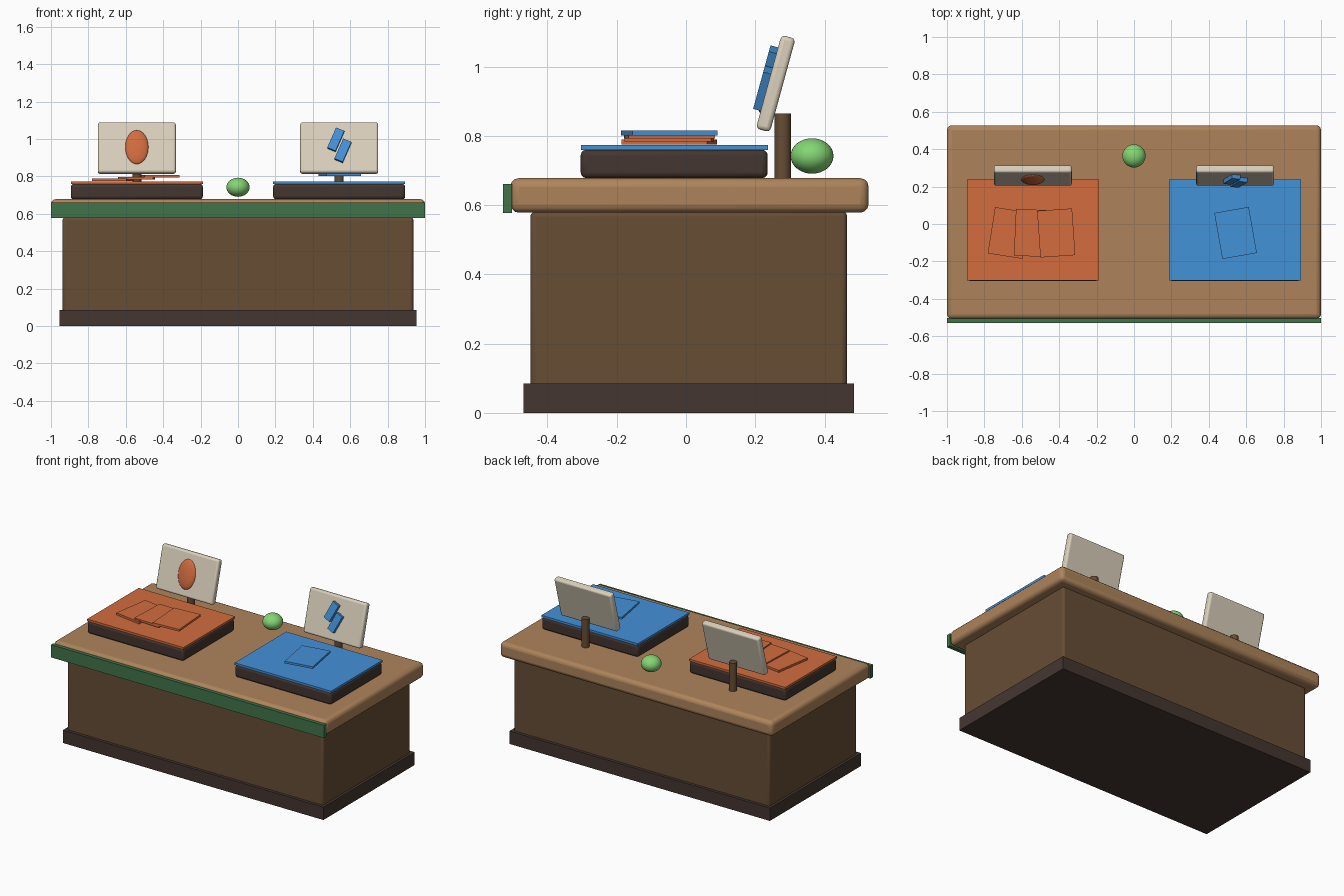
import bpy
import math
from mathutils import Matrix, Vector

if "Cube" in bpy.data.objects:
    bpy.data.objects.remove(bpy.data.objects["Cube"])


def srgb(r, g, b):
    f = lambda c: c / 12.92 if c <= 0.04045 else ((c + 0.055) / 1.055) ** 2.4
    return (f(r / 255), f(g / 255), f(b / 255), 1.0)


def material(name, rgb):
    m = bpy.data.materials.new(name)
    m.diffuse_color = srgb(*rgb)
    m.use_nodes = True
    m.node_tree.nodes["Principled BSDF"].inputs["Base Color"].default_value = m.diffuse_color
    return m


WOOD = material("light_wood", (174, 132, 91))
BODY = material("brown_wood", (103, 77, 53))
DARK = material("dark_brown", (68, 54, 48))
ORANGE = material("orange", (210, 108, 63))
BLUE = material("blue", (68, 146, 216))
CREAM = material("cream", (218, 208, 188))
GREEN = material("green", (64, 116, 74))
LIME = material("light_green", (132, 214, 116))


def finish(name, mat, matrix, bevel=0.0):
    ob = bpy.context.object
    ob.name = ob.data.name = name
    ob.matrix_world = matrix
    ob.data.materials.append(mat)
    bpy.ops.object.transform_apply(location=False, rotation=False, scale=True)
    if bevel:
        mod = ob.modifiers.new("rounded_edges", "BEVEL")
        mod.width = bevel
        mod.segments = 3
    bpy.ops.object.shade_smooth_by_angle(angle=math.radians(35))
    return ob


def place(center, size, frame=None):
    return (frame or Matrix()) @ Matrix.Translation(center) @ Matrix.Diagonal((*size, 1))


def box(name, center, size, mat, bevel=0.0, frame=None):
    bpy.ops.mesh.primitive_cube_add(size=1)
    return finish(name, mat, place(center, size, frame), bevel)


def ball(name, center, radii, mat, frame=None):
    bpy.ops.mesh.primitive_uv_sphere_add(radius=1, segments=32, ring_count=16)
    return finish(name, mat, place(center, radii, frame))


# Desk: plinth, cabinet, worktop and front trim
box("plinth", (0, 0.008, 0.042), (1.91, 0.955, 0.085), DARK)
box("cabinet", (0, 0.008, 0.312), (1.875, 0.915, 0.54), BODY, 0.015)
box("worktop", (0, 0.01, 0.628), (2.0, 1.035, 0.1), WOOD, 0.025)
box("front_trim", (0, -0.516, 0.619), (2.0, 0.026, 0.084), GREEN)

# Ball between the two stations
ball("ball", (0, 0.364, 0.742), (0.062, 0.062, 0.051), LIME)

# Two mirrored stations: tray, mat, post and tilted screen
frames = {}
for side, sx, mat in (("left", -1, ORANGE), ("right", 1, BLUE)):
    x = 0.541 * sx
    box(side + "_tray", (x, -0.034, 0.719), (0.706, 0.54, 0.082), DARK, 0.016)
    box(side + "_mat", (x, -0.033, 0.766), (0.706, 0.54, 0.014), mat)
    bpy.ops.mesh.primitive_cylinder_add(vertices=24, radius=0.024, depth=0.187)
    finish(side + "_post", BODY, Matrix.Translation((x, 0.279, 0.7715)))
    frame = Matrix.Translation((x, 0.259, 0.951)) @ Matrix.Rotation(math.radians(-15.3), 4, "X")
    box(side + "_screen", (0, 0, 0), (0.417, 0.042, 0.28), CREAM, 0.012, frame)
    frames[side] = frame

# Screen emblems: a flattened disc and two slanted bars
ball("disc_emblem", (0, -0.02, 0), (0.062, 0.02, 0.094), ORANGE, frames["left"])
for i, (bx, bz) in enumerate(((-0.018, 0.038), (0.02, -0.023))):
    slant = frames["right"] @ Matrix.Translation((bx, -0.031, bz)) @ Matrix.Rotation(math.radians(23), 4, "Y")
    box(f"bar_emblem_{i + 1}", (0, 0, 0), (0.048, 0.025, 0.12), BLUE, 0, slant)


# Cards: three fanned on the left mat, one on the right
def card(name, x, z, angle, mat):
    turn = Matrix.Translation((x, -0.048, z)) @ Matrix.Rotation(math.radians(angle), 4, "Z")
    box(name, (0, 0, 0), (0.187, 0.25, 0.014), mat, 0, turn)


for i in range(3):
    card(f"left_card_{i + 1}", -0.67 + 0.127 * i, 0.782 + 0.009 * i, -9 + 6.5 * i, ORANGE)
card("right_card", 0.543, 0.808, 10, BLUE)
